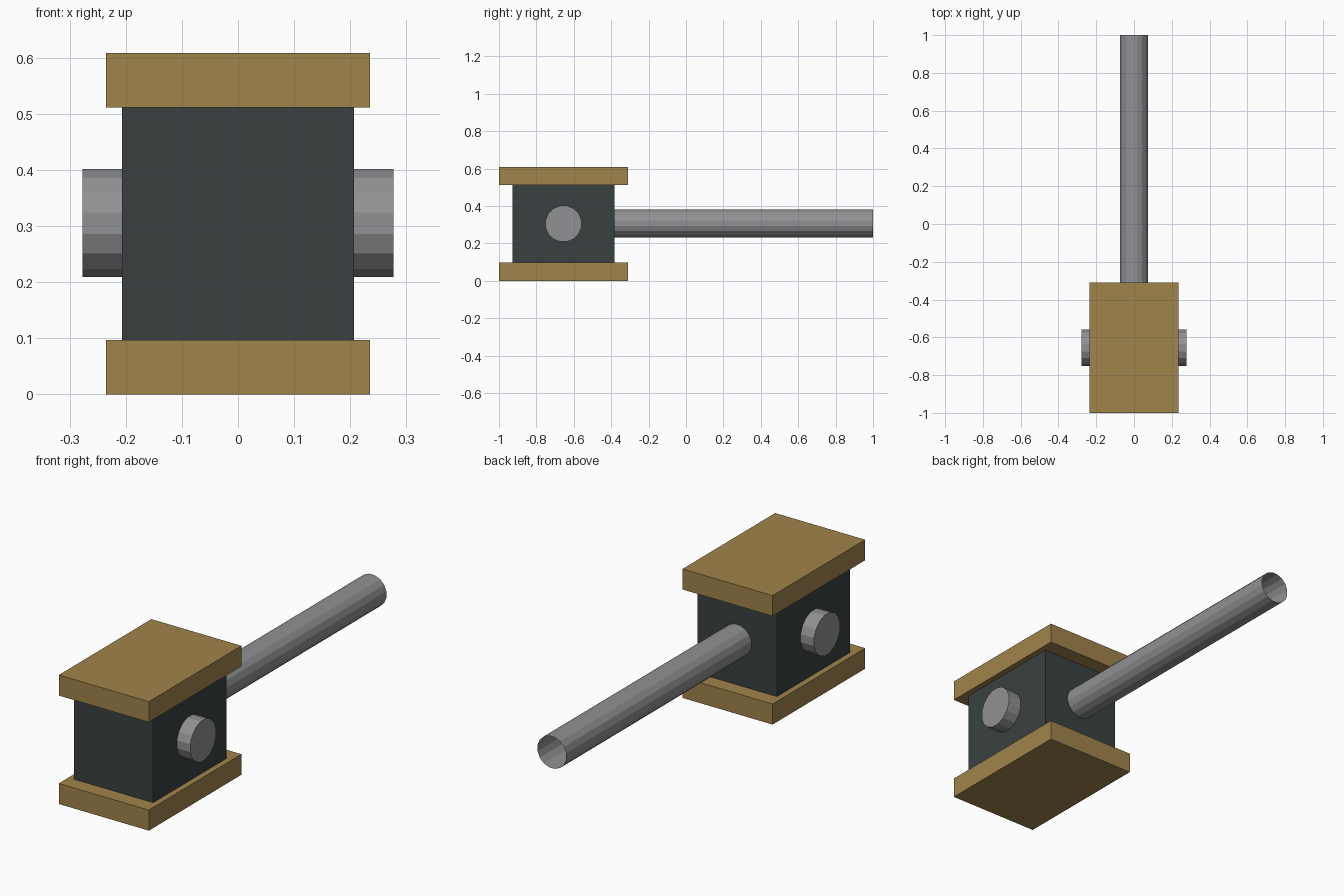
import bpy
from math import pi
from mathutils import Matrix

cube = bpy.data.objects.get("Cube")
if cube:
    bpy.data.objects.remove(cube, do_unlink=True)


def material(name, rgb):
    mat = bpy.data.materials.new(name)
    mat.use_nodes = True
    mat.diffuse_color = (*rgb, 1)
    mat.node_tree.nodes["Principled BSDF"].inputs["Base Color"].default_value = (*rgb, 1)
    return mat


brass = material("brass", (0.352, 0.227, 0.070))
dark_iron = material("dark iron", (0.042, 0.053, 0.053))
steel = material("steel", (0.283, 0.283, 0.296))


def box(name, size, location, mat):
    bpy.ops.mesh.primitive_cube_add(size=1, location=location)
    obj = bpy.context.object
    obj.name = name
    obj.data.transform(Matrix.Diagonal((*size, 1)))
    obj.data.materials.append(mat)


def cylinder(name, radius, length, location, axis, mat, fill="NGON"):
    bpy.ops.mesh.primitive_cylinder_add(
        vertices=SIDES, radius=radius, depth=length,
        end_fill_type=fill, location=location)
    obj = bpy.context.object
    obj.name = name
    # Half-step twist puts a flat facet on top, then lay it along its axis
    lay = Matrix.Rotation(pi / 2, 4, "Y" if axis == "X" else "X")
    obj.data.transform(lay @ Matrix.Rotation(pi / SIDES, 4, "Z"))
    obj.data.materials.append(mat)


SIDES = 16
HEAD_Y = -0.655
MID_Z = 0.305

# Head block between two overhanging plates
box("head_block", (0.414, 0.546, 0.42), (0, HEAD_Y, MID_Z), dark_iron)
for name, z in (("bottom_plate", 0.0485), ("top_plate", 0.56)):
    box(name, (0.47, 0.69, 0.097), (0, HEAD_Y, z), brass)

# Cross pin showing on both sides of the block
cylinder("cross_pin", 0.098, 0.554, (0, HEAD_Y, MID_Z), "X", steel)

# Hollow handle tube, open at the far end
start, end = -0.42, 1.0
cylinder("handle_tube", 0.076, end - start, (0, (start + end) / 2, MID_Z + 0.002),
         "Y", steel, fill="NOTHING")
